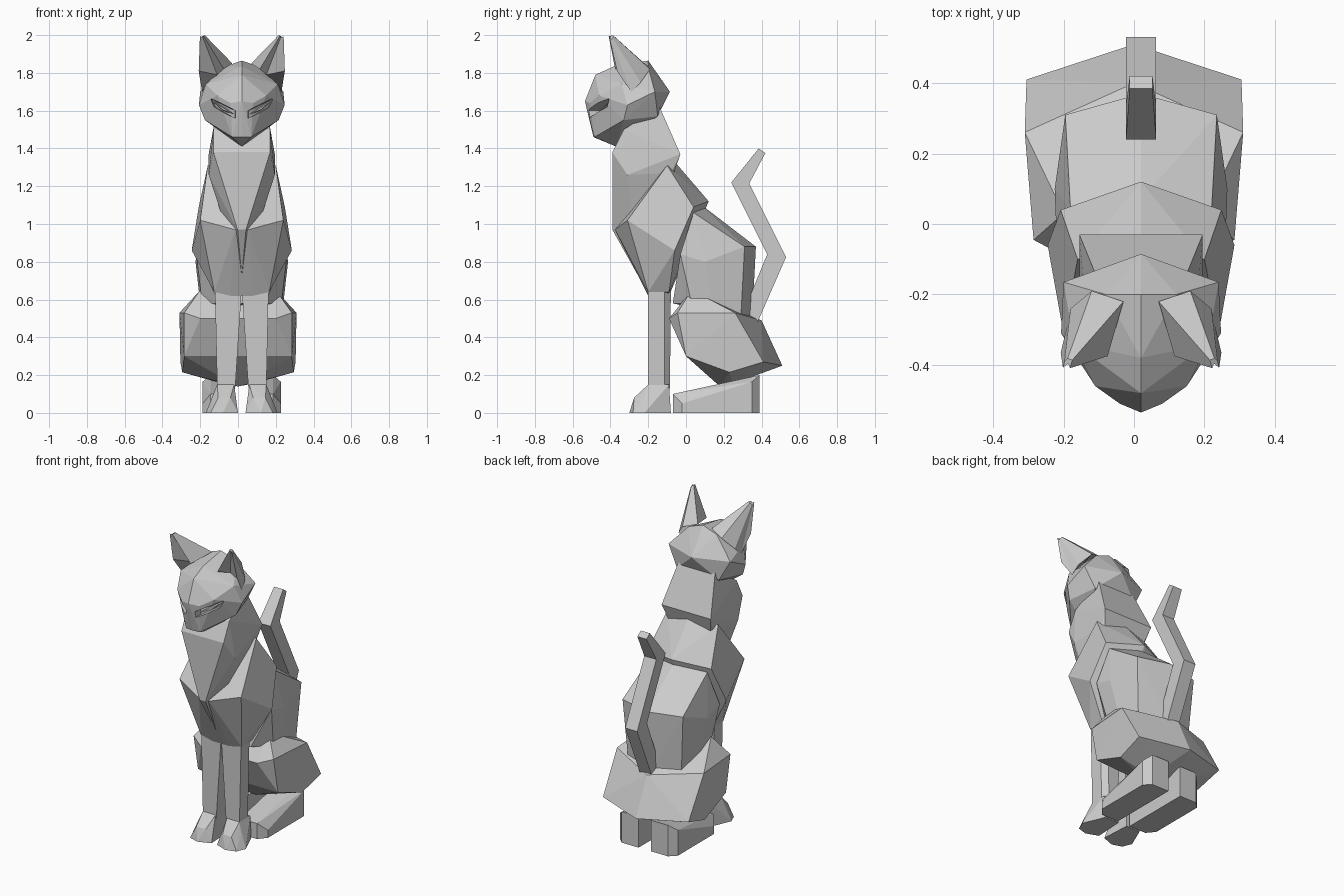
import bpy, bmesh
from mathutils import Vector

CX = 0.02  # symmetry line of the body


def finish(name, bm):
    bmesh.ops.recalc_face_normals(bm, faces=bm.faces[:])
    mesh = bpy.data.meshes.new(name)
    bm.to_mesh(mesh)
    bm.free()
    ob = bpy.data.objects.new(name, mesh)
    bpy.context.collection.objects.link(ob)
    return ob


def hull(name, pts, sides=(1, -1), cx=CX):
    """Faceted solid around points given as (offset from centre, y, z)."""
    bm = bmesh.new()
    for p in {(cx + s * x, y, z) for x, y, z in pts for s in sides}:
        bm.verts.new(p)
    res = bmesh.ops.convex_hull(bm, input=bm.verts[:])
    junk = {v for v in res["geom_interior"] + res["geom_unused"]
            if isinstance(v, bmesh.types.BMVert)}
    bmesh.ops.delete(bm, geom=list(junk), context='VERTS')
    bmesh.ops.dissolve_limit(bm, angle_limit=0.03, verts=bm.verts[:], edges=bm.edges[:])
    return finish(name, bm)


def pair(name, pts):
    return [hull(f"{name}_{tag}", pts, (s,)) for tag, s in (("right", 1), ("left", -1))]


# Head
head = hull("head", [
    (0, -.20, 1.865), (0, -.38, 1.835), (0, -.48, 1.79), (0, -.535, 1.65),
    (0, -.49, 1.46), (0, -.37, 1.41), (0, -.085, 1.70), (.10, -.20, 1.83),
    (.22, -.165, 1.70), (.19, -.34, 1.74), (.227, -.31, 1.63), (.195, -.33, 1.55),
    (.13, -.46, 1.68), (.05, -.485, 1.46), (.15, -.15, 1.57), (.06, -.51, 1.64)])

# Eye sockets cut as slanted slits, with a lid bar inside
sockets = pair("eye_cutter", [
    (.03, -.60, 1.60), (.03, -.60, 1.56), (.175, -.50, 1.675), (.16, -.50, 1.62),
    (.035, -.46, 1.60), (.035, -.46, 1.56), (.16, -.38, 1.66), (.14, -.38, 1.62)])
for cutter in sockets:
    cutter.hide_render = True
    cutter.hide_viewport = True
    mod = head.modifiers.new("socket", 'BOOLEAN')
    mod.object = cutter
    mod.operation = 'DIFFERENCE'
    mod.solver = 'EXACT'
pair("eye", [
    (.045, -.475, 1.582), (.15, -.41, 1.645), (.10, -.445, 1.605),
    (.04, -.42, 1.585), (.14, -.37, 1.65), (.10, -.40, 1.60)])

# Ears: folded base ring drawn up to a small blunt tip
ear_base = [(.05, -.22, 1.85), (.14, -.19, 1.82), (.20, -.24, 1.75), (.21, -.29, 1.70),
            (.228, -.365, 1.81), (.13, -.29, 1.79), (.095, -.375, 1.82)]
ear_tip = Vector((.21, -.395, 1.99))
for tag, s in (("right", 1), ("left", -1)):
    bm = bmesh.new()
    centre = sum((Vector(p) for p in ear_base), Vector()) / len(ear_base)
    low, high = [], []
    for p in ear_base:
        q = ear_tip + (Vector(p) - centre) * 0.15
        q.z = min(q.z, 2.0)
        low.append(bm.verts.new((CX + s * p[0], p[1], p[2])))
        high.append(bm.verts.new((CX + s * q.x, q.y, q.z)))
    for i in range(len(low)):
        j = (i + 1) % len(low)
        bm.faces.new((low[i], low[j], high[j], high[i]))
    bm.faces.new(low)
    bm.faces.new(high)
    finish(f"ear_{tag}", bm)

# Neck with a pointed bib running down the chest
hull("neck", [
    (.15, -.33, 1.50), (.13, -.14, 1.62), (.175, -.03, 1.37), (.16, -.08, 1.27),
    (.15, -.39, 1.38), (.175, -.31, 1.26), (.022, -.39, .97), (0, -.25, .72)])

# Shoulders and chest
hull("shoulders", [
    (0, -.06, 1.33), (0, .12, 1.12), (0, .08, 1.05), (.18, -.10, 1.31),
    (.228, .04, 1.09), (.265, -.06, .86), (.22, -.31, 1.02), (.035, -.375, .97),
    (.145, -.20, .64), (.145, -.09, .64), (.06, -.20, .62), (.06, -.09, .62)])

# Rear torso
hull("torso", [
    (0, .07, 1.11), (.20, .04, 1.06), (0, .37, .88), (.215, .31, .88),
    (.245, .10, .80), (.24, -.03, .84), (.21, .03, .58), (.12, -.07, .58),
    (.19, .29, .50), (0, .35, .49), (.22, .14, .58)])

# Haunches in one wide block
hull("haunches", [
    (.20, .03, .65), (.285, -.045, .53), (.31, .26, .53), (.305, .41, .27),
    (.295, .23, .215), (.285, .0, .30), (.20, -.09, .50), (0, .51, .25),
    (0, .40, .49), (.08, .25, .155), (0, .18, .14)], cx=0)

# Front legs and paws
pair("front_leg", [
    (.0, -.20, .66), (.142, -.20, .66), (.0, -.08, .66), (.11, -.08, .66),
    (.142, -.115, .66), (.035, -.20, .13), (.13, -.20, .13), (.13, -.115, .13),
    (.10, -.085, .13), (.04, -.085, .13)])
pair("front_paw", [
    (.04, -.20, .15), (.13, -.20, .15), (.13, -.09, .15), (.04, -.09, .15),
    (.06, -.27, .08), (.125, -.275, .08), (.155, -.22, .08), (.02, -.27, 0),
    (.10, -.30, 0), (.165, -.28, 0), (.19, -.22, 0), (.13, -.08, 0), (.03, -.08, 0)])

# Hind feet: wedges rising to the heel, chamfered on the outside
pair("hind_foot", [
    (x, y, z) for x in (.045, .165)
    for y, z in ((-.07, 0), (-.07, .10), (.39, 0), (.39, .20))] + [
    (.207, -.02, 0), (.207, -.02, .05), (.207, .35, 0), (.207, .35, .165)])

# Tail: zigzag outline given a thickness
outline = [(.29, .50), (.43, .84), (.24, 1.22), (.385, 1.40),
           (.42, 1.375), (.335, 1.215), (.53, .825), (.37, .46)]
bm = bmesh.new()
face = bm.faces.new([bm.verts.new((CX - .043, y, z)) for y, z in outline])
ext = bmesh.ops.extrude_face_region(bm, geom=[face], use_keep_orig=True)
moved = [v for v in ext["geom"] if isinstance(v, bmesh.types.BMVert)]
bmesh.ops.translate(bm, verts=moved, vec=(.086, 0, 0))
for v in bm.verts:
    if v.co.z > 1.3:
        v.co.x = CX + (v.co.x - CX) * 0.75
finish("tail", bm)
